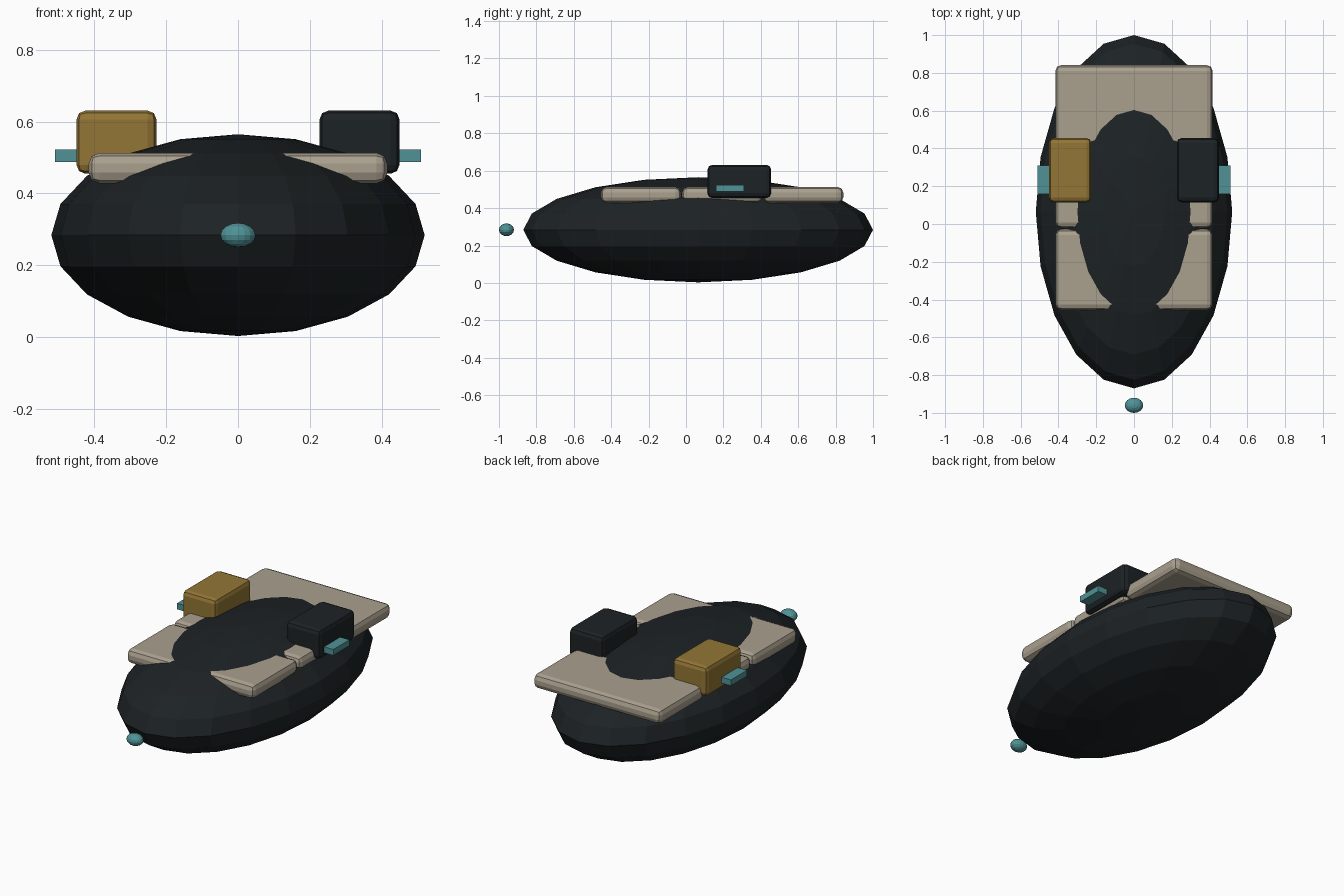
import bpy

if "Cube" in bpy.data.objects:
    bpy.data.objects.remove(bpy.data.objects["Cube"])


def material(name, rgb):
    m = bpy.data.materials.new(name)
    m.diffuse_color = (*rgb, 1)
    m.use_nodes = True
    m.node_tree.nodes["Principled BSDF"].inputs["Base Color"].default_value = m.diffuse_color
    return m


DARK = material("dark", (0.012, 0.016, 0.018))
BEIGE = material("beige", (0.40, 0.35, 0.27))
GOLD = material("gold", (0.29, 0.18, 0.035))
TEAL = material("teal", (0.08, 0.29, 0.31))


def finish(name, mat):
    ob = bpy.context.object
    ob.name = name
    ob.data.materials.append(mat)
    bpy.ops.object.transform_apply(location=False, rotation=False, scale=True)
    return ob


def ellipsoid(name, loc, radii, segments, rings, mat):
    bpy.ops.mesh.primitive_uv_sphere_add(segments=segments, ring_count=rings, radius=1, location=loc)
    bpy.context.object.scale = radii
    return finish(name, mat)


def box(name, lo, hi, mat, bevel=0.0):
    bpy.ops.mesh.primitive_cube_add(size=1, location=[(a + b) / 2 for a, b in zip(lo, hi)])
    bpy.context.object.scale = [b - a for a, b in zip(lo, hi)]
    ob = finish(name, mat)
    if bevel:
        mod = ob.modifiers.new("rounded edges", 'BEVEL')
        mod.width = bevel
        mod.segments = 2
    return ob


# Faceted hull and the small nose light in front of it
ellipsoid("hull", (0, 0.065, 0.284), (0.52, 0.935, 0.281), 20, 10, DARK)
ellipsoid("nose_light", (0, -0.96, 0.284), (0.049, 0.04, 0.034), 16, 8, TEAL)

# Three deck plates, set into the top of the hull
for i in range(3):
    y = -0.455 + i * 0.434
    box(f"deck_plate_{i + 1}", (-0.416, y, 0.428), (0.416, y + 0.428, 0.513), BEIGE, 0.03)

# Side pods with their outer light strips
for side, label, mat in ((-1, "left", GOLD), (1, "right", DARK)):
    x0, x1 = sorted((side * 0.227, side * 0.45))
    box(f"{label}_pod", (x0, 0.115, 0.455), (x1, 0.455, 0.631), mat, 0.025)
    x0, x1 = sorted((side * 0.41, side * 0.51))
    box(f"{label}_light_strip", (x0, 0.16, 0.488), (x1, 0.31, 0.523), TEAL)
